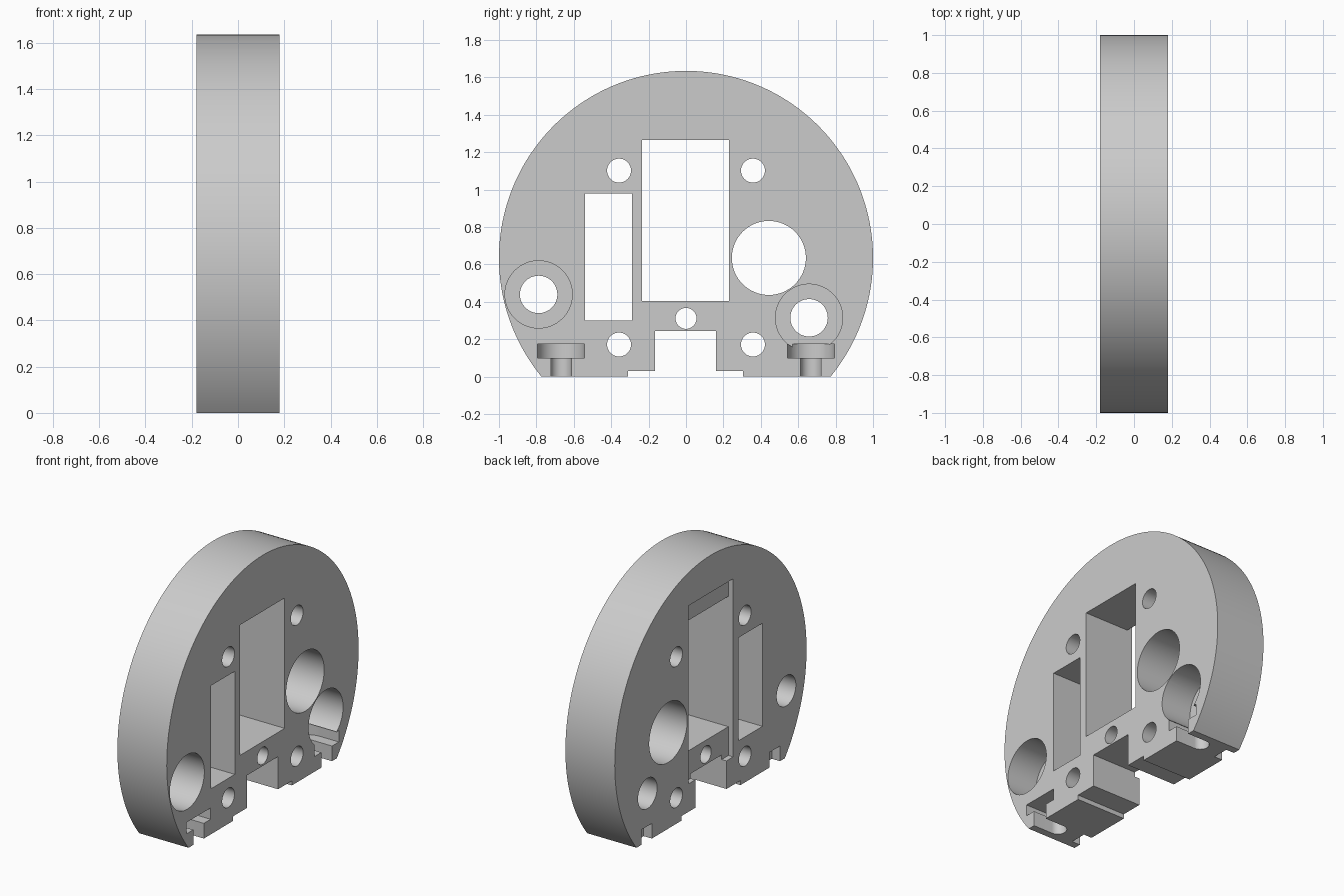
import bpy, bmesh
from math import pi, cos, sin, asin, radians

old = bpy.data.objects.get("Cube")
if old:
    bpy.data.objects.remove(old, do_unlink=True)

grey = bpy.data.materials.new("plain grey")
grey.use_nodes = True
grey.diffuse_color = (0.6, 0.6, 0.6, 1)
grey.node_tree.nodes["Principled BSDF"].inputs["Base Color"].default_value = (0.6, 0.6, 0.6, 1)

HALF = 0.18        # half the plate thickness
OUT = 0.3          # cutters overshoot the faces to here
RIM_Z = 0.635      # height of the disc centre


def arc(a, b, r, start=0, end=2 * pi, n=64):
    """Points on an arc; a full circle leaves out its repeated end."""
    full = abs(end - start - 2 * pi) < 1e-6
    steps = n if full else n - 1
    return [(a + r * cos(start + (end - start) * i / steps),
             b + r * sin(start + (end - start) * i / steps)) for i in range(n)]


def box(a0, a1, b0, b1):
    return [(a0, b0), (a1, b0), (a1, b1), (a0, b1)]


def prism(name, points, low, high, axis="x"):
    """Extrude a (y, z) profile along x, or an (x, y) profile along z."""
    place = (lambda p, t: (t, p[0], p[1])) if axis == "x" else (lambda p, t: (p[0], p[1], t))
    bm = bmesh.new()
    ends = [[bm.verts.new(place(p, t)) for p in points] for t in (low, high)]
    for ring in ends:
        bm.faces.new(ring)
    for i in range(len(points)):
        j = (i + 1) % len(points)
        bm.faces.new((ends[0][i], ends[0][j], ends[1][j], ends[1][i]))
    bmesh.ops.recalc_face_normals(bm, faces=bm.faces)
    mesh = bpy.data.meshes.new(name)
    bm.to_mesh(mesh)
    bm.free()
    mesh.materials.append(grey)
    obj = bpy.data.objects.new(name, mesh)
    bpy.context.collection.objects.link(obj)
    return obj


# Round plate with a flat foot
foot = asin(RIM_Z)
body = prism("round_bracket_plate", arc(0, RIM_Z, 1, -foot, pi + foot, 128), -HALF, HALF)
cutters = []


def cut(name, points, low=-OUT, high=OUT, axis="x"):
    cutter = prism(name, points, low, high, axis)
    cutter.hide_render = True
    cutters.append(cutter)


# Rectangular windows, and the shallow flange pocket on the rear face
cut("main_window", box(-0.235, 0.23, 0.405, 1.265))
cut("side_window", box(-0.54, -0.29, 0.30, 0.98))
cut("flange_pocket", box(-0.235, 0.23, 0.215, 1.39), -OUT, -HALF + 0.035)

# Cable channel and shallow step in the foot
cut("foot_channel", box(-0.165, 0.16, -0.1, 0.245))
cut("foot_step", box(-0.31, 0.305, -0.1, 0.03))

# Round through holes
cut("large_hole", arc(0.443, RIM_Z, 0.198))
cut("centre_hole", arc(0, 0.312, 0.056))
for side in (-1, 1):
    for z in (0.172, 1.102):
        cut("screw_hole", arc(side * 0.358, z, 0.064, n=48))

# Counterbored holes
for y, z in ((-0.788, 0.44), (0.658, 0.315)):
    cut("bore_hole", arc(y, z, 0.1))
    cut("counterbore", arc(y, z, 0.18), HALF - 0.22, OUT)

# Round-ended screw slots in the foot, with a wide head above a narrow neck
for side in (-1, 1):
    y = side * 0.668
    for name, r, low, high in (("slot_head", 0.126, 0.1, 0.175), ("slot_neck", 0.055, -0.1, 0.12)):
        end = arc(0.04, y, r, pi / 2, 3 * pi / 2, 24)
        cut(name, end + [(OUT, y - r), (OUT, y + r)], low, high, "z")
    cut("rear_notch", box(y - 0.055, y + 0.055, -0.1, 0.1), -OUT, -HALF + 0.06)

# Apply the cuts and tidy up
bpy.ops.object.select_all(action="DESELECT")
bpy.context.view_layer.objects.active = body
body.select_set(True)
for cutter in cutters:
    mod = body.modifiers.new(cutter.name, "BOOLEAN")
    mod.operation = "DIFFERENCE"
    mod.solver = "EXACT"
    mod.object = cutter
    bpy.ops.object.modifier_apply(modifier=mod.name)
    bpy.data.objects.remove(cutter, do_unlink=True)
bpy.ops.object.shade_smooth_by_angle(angle=radians(30))
